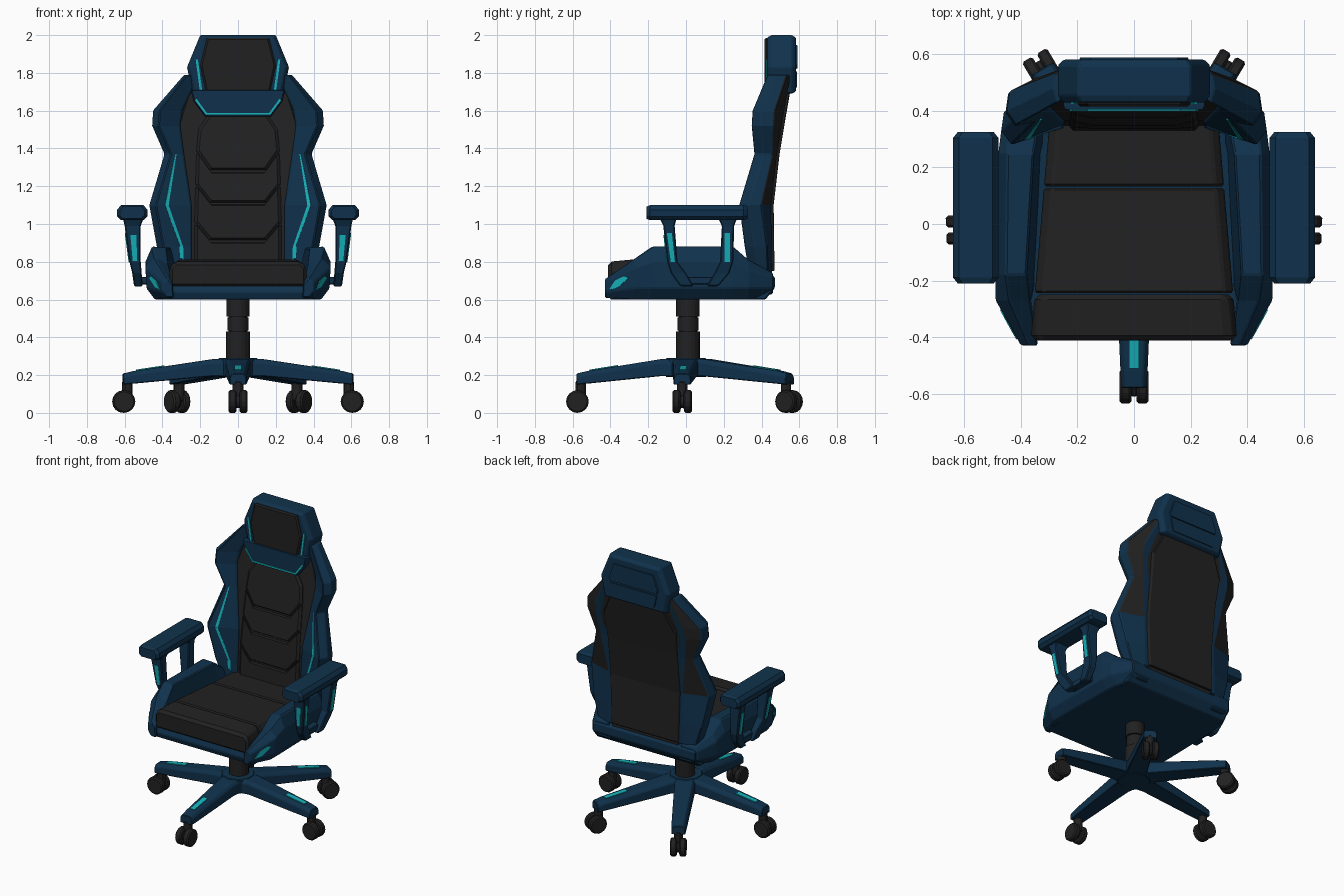
import bpy, bmesh, math
from mathutils import Vector, Matrix, geometry

if "Cube" in bpy.data.objects:
    bpy.data.objects.remove(bpy.data.objects["Cube"])

def material(name, col):
    m = bpy.data.materials.new(name)
    m.diffuse_color = (*col, 1)
    m.use_nodes = True
    m.node_tree.nodes["Principled BSDF"].inputs["Base Color"].default_value = m.diffuse_color
    return m

BLUE = material("navy blue", (0.005, 0.031, 0.072))
BLACK = material("soft black", (0.0155, 0.0155, 0.0155))
CYAN = material("cyan glow", (0.008, 0.45, 0.5))

def finish(name, bm, mats, bevel=0, mirror=False):
    bmesh.ops.recalc_face_normals(bm, faces=bm.faces)
    me = bpy.data.meshes.new(name)
    bm.to_mesh(me)
    bm.free()
    for m in mats:
        me.materials.append(m)
    ob = bpy.data.objects.new(name, me)
    bpy.context.collection.objects.link(ob)
    if mirror:
        ob.modifiers.new("mirror", "MIRROR").use_mirror_merge = False
    if bevel:
        b = ob.modifiers.new("bevel", "BEVEL")
        b.width, b.segments, b.limit_method = bevel, 1, "ANGLE"
        b.angle_limit = math.radians(28)
    return ob

def loft(name, rings, mat, bevel=0, mirror=False, second=None, rule=None):
    """Skin closed rings and cap both ends; rule(ring, side) picks the second colour."""
    bm = bmesh.new()
    vs = [[bm.verts.new(p) for p in r] for r in rings]
    n = len(rings[0])
    for i in range(len(vs) - 1):
        for j in range(n):
            k = (j + 1) % n
            f = bm.faces.new((vs[i][j], vs[i][k], vs[i + 1][k], vs[i + 1][j]))
            if rule and rule(i, j):
                f.material_index = 1
    bm.faces.new(vs[0])
    bm.faces.new(vs[-1])
    return finish(name, bm, [mat] + ([second] if second else []), bevel, mirror)

def plate(name, pts, mat=CYAN, mirror=False):
    """Thin plate lying on a surface."""
    pts = [Vector(p) for p in pts]
    n = geometry.normal(pts) * 0.0045
    return loft(name, [[p - n for p in pts], [p + n for p in pts]], mat, 0, mirror)

def sym(half):
    """Mirror a half outline (x, z) running top to bottom into a closed one."""
    return half + [(-x, z) for x, z in reversed(half)]

def slab(name, outline, layers, mat, bevel=0):
    """Outline in xz, lofted along y through (y, scale) layers."""
    cx = sum(p[0] for p in outline) / len(outline)
    cz = sum(p[1] for p in outline) / len(outline)
    return loft(name, [[(cx + (x - cx) * s, (y(z) if callable(y) else y), cz + (z - cz) * s)
                        for x, z in outline] for y, s in layers], mat, bevel)

def lerp_table(t, z):
    for (a, p), (b, q) in zip(t, t[1:]):
        if z <= b:
            return p + (q - p) * max(0, (z - a) / (b - a))
    return t[-1][1]

def y_front(z): return lerp_table([(.72, .345), (1.1, .365), (1.5, .425), (1.8, .475)], z)
def y_back(z): return lerp_table([(.72, .455), (1.1, .45), (1.4, .485), (1.8, .555)], z)

def cyl(bm, r, depth, mat4, seg=16):
    bmesh.ops.create_cone(bm, cap_ends=True, segments=seg, radius1=r, radius2=r, depth=depth, matrix=mat4)

# five-legged base with casters
ends = [(0, -.58), (.61, -.02), (-.61, -.02), (.325, .55), (-.325, .55)]
for i, (ex, ey) in enumerate(ends):
    L = math.hypot(ex, ey)
    d, t = Vector((ex / L, ey / L, 0)), Vector((-ey / L, ex / L, 0))
    rings = []
    for r, w, zb, zt in [(0, .08, .19, .29), (.13, .065, .195, .285), (L - .06, .048, .155, .222),
                         (L, .045, .15, .208)]:
        rings.append([d * r + t * u + Vector((0, 0, z)) for u, z in
                      [(-w, zb), (w, zb), (w, zt - .02), (w - .015, zt), (.015 - w, zt), (-w, zt - .02)]])
    loft("base_leg", rings, BLUE, .004)
    if i != 4:
        top = lambda r: .285 - .063 * (r - .13) / (L - .19)
        plate("leg_light", [d * r + t * u + Vector((0, 0, top(r) + .001))
                            for r, u in [(L - .22, -.018), (L - .22, .018), (L - .07, .018), (L - .07, -.018)]])
    bm = bmesh.new()
    c = d * (L - .005)
    turn = t.to_track_quat("Z", "Y").to_matrix().to_4x4()
    for s in (-.03, .03):
        cyl(bm, .06, .042, Matrix.Translation(c + t * s + Vector((0, 0, .06))) @ turn)
    cyl(bm, .035, .03, Matrix.Translation(c + Vector((0, 0, .06))) @ turn)
    cyl(bm, .03, .11, Matrix.Translation(c * .97 + Vector((0, 0, .115))), 10)
    finish("caster", bm, [BLACK], .008)
bm = bmesh.new()
cyl(bm, .11, .1, Matrix.Translation((0, 0, .24)), 10)
finish("base_hub", bm, [BLUE], .006)

# gas lift column
bm = bmesh.new()
for r, a, b in [(.064, .27, .43), (.05, .42, .44), (.056, .435, .505), (.05, .5, .52), (.062, .51, .62)]:
    cyl(bm, r, b - a, Matrix.Translation((0, 0.01, (a + b) / 2)), 20)
finish("gas_lift", bm, [BLACK])

# seat tray
prof = [(-.40, .60), (.42, .60), (.47, .66), (.47, .72), (.40, .75), (-.40, .675), (-.415, .64)]
loft("seat_tray", [[(x, y, z) for y, z in prof] for x in (-.40, .40)], BLUE, .006)

# seat side bolsters
bol = [(-.43, [(.34, .61), (.38, .61), (.40, .64), (.40, .69), (.37, .71), (.345, .68)]),
       (-.27, [(.36, .60), (.44, .60), (.485, .66), (.49, .77), (.44, .82), (.37, .79)]),
       (-.18, [(.34, .60), (.44, .60), (.485, .66), (.49, .80), (.455, .88), (.38, .875)]),
       (.25, [(.31, .60), (.43, .60), (.48, .66), (.48, .80), (.45, .88), (.355, .875)]),
       (.33, [(.29, .60), (.42, .60), (.47, .66), (.47, .76), (.44, .81), (.34, .81)]),
       (.46, [(.26, .63), (.36, .63), (.41, .66), (.41, .72), (.38, .74), (.28, .74)])]
loft("seat_bolster", [[(x, y, z) for x, z in s] for y, s in bol], BLUE, .006, True)
A, B, C, D = [Vector(p) for p in [(.40, -.43, .64), (.485, -.27, .66), (.40, -.43, .69), (.49, -.27, .77)]]
plate("seat_light", [A.lerp(B, u).lerp(C.lerp(D, u), v)
                     for u, v in [(.15, .15), (.45, .2), (.8, .6), (.65, .8), (.35, .75)]], CYAN, True)

# seat cushion in three padded sections
for y0, y1, z0, z1 in [(-.412, -.25, .80, .815), (-.245, .128, .808, .80), (.133, .37, .80, .80)]:
    rings = []
    for y, zt in [(y0, z0), (y1, z1)]:
        w = .365 - .065 * (y + .41) / .76
        rings.append([(-w, y, .665), (w, y, .665), (w, y, .77), (w - .03, y, zt), (.03 - w, y, zt), (-w, y, .77)])
    loft("seat_cushion", rings, BLACK, .018 if y0 < -.3 else .008)

# backrest core and rear shell
rows = [(.72, .26), (1.1, .26), (1.37, .30), (1.52, .315), (1.70, .26)]
loft("backrest_panel", [[(-w, y_front(z), z), (w, y_front(z), z), (w, y_back(z), z), (-w, y_back(z), z)]
                        for z, w in rows], BLACK, .006)
rows = [(.75, .27), (1.1, .28), (1.37, .28), (1.55, .29), (1.74, .20)]
loft("rear_shell", [[(-w, y_back(z) - .02, z), (w, y_back(z) - .02, z), (w - .015, y_back(z) + .014, z),
                     (.015 - w, y_back(z) + .014, z)] for z, w in rows], BLACK, .004)

# chevron padding
chevrons = [[(.13, 1.62), (.21, 1.50), (.22, 1.385), (.15, 1.285)],
            [(.15, 1.272), (.22, 1.372), (.225, 1.21), (.15, 1.115)],
            [(.15, 1.102), (.225, 1.197), (.23, 1.01), (.15, .915)],
            [(.15, .902), (.23, .997), (.23, .77), (.15, .76)]]
for c in chevrons:
    slab("back_padding", sym(c), [(lambda z: y_front(z) + .01, 1), (lambda z: y_front(z) - .004, 1),
                                  (lambda z: y_front(z) - .018, .93)], BLACK)

# backrest wings: z, inner x, outer x, front y
wing = [(.74, .25, .39, .335), (.88, .25, .43, .31), (1.1, .25, .47, .28), (1.37, .29, .39, .36),
        (1.52, .31, .455, .345), (1.60, .30, .45, .35), (1.79, .21, .285, .43)]
def tip(r): return Vector((r[2] - (.015 if r[0] > 1.7 else .035), r[3], r[0]))
def inner(r): return Vector((r[1], y_front(r[0]) - .012, r[0]))
loft("backrest_wing", [[inner(r), tip(r), (r[2], r[3] + .05, r[0]),
                        (r[2] - .01, min(r[3] + .12, y_back(r[0]) - .02), r[0]),
                        (r[1] + .04, y_back(r[0]), r[0]), (r[1] - .03, y_back(r[0]), r[0])] for r in wing],
     BLUE, .005, True, BLACK, lambda i, j: j == 3 and i >= 2)
spots = [(wing[1], .34), (wing[2], .69), (wing[3], .62)]
for (r, f), (q, g) in zip(spots, spots[1:]):
    plate("wing_light", [inner(r).lerp(tip(r), f - .05), inner(r).lerp(tip(r), f + .05),
                         inner(q).lerp(tip(q), g + .05), inner(q).lerp(tip(q), g - .05)], CYAN, True)
r, q = wing[1], wing[0]
plate("wing_light_low", [inner(r).lerp(tip(r), .28), inner(r).lerp(tip(r), .42),
                         inner(q).lerp(tip(q), .5), inner(q).lerp(tip(q), .34)], CYAN, True)

# headrest with pad, collar and lights
slab("headrest", sym([(.20, 2.0), (.27, 1.83), (.24, 1.69)]),
     [(.43, .93), (.455, 1), (.56, 1), (.582, .92)], BLUE, .005)
slab("headrest_pad", sym([(.165, 1.985), (.20, 1.84), (.165, 1.675)]), [(.45, 1), (.425, 1), (.415, .95)], BLACK)
slab("headrest_back", sym([(.16, 1.95), (.20, 1.84), (.19, 1.82)]), [(.57, 1), (.59, .95)], BLUE)
slab("headrest_back_low", sym([(.19, 1.81), (.17, 1.72)]), [(.56, 1), (.588, .95)], BLUE)
slab("headrest_collar", sym([(.25, 1.71), (.235, 1.65), (.175, 1.57)]), [(.52, 1), (.42, 1), (.405, .97)], BLUE)
plate("headrest_light", [(.212, .429, 1.87), (.224, .429, 1.87), (.203, .429, 1.71), (.19, .429, 1.71)], CYAN, True)
line = [(-.228, 1.655), (-.171, 1.579), (.171, 1.579), (.228, 1.655)]
for (a, b), (c, d) in zip(line, line[1:]):
    plate("collar_light", [(a, .404, b), (c, .404, d), (c * .965, .404, d + .009), (a * .965, .404, b + .009)])

# armrest pads
sec = [(-.06, -.04), (.06, -.04), (.08, -.02), (.08, .015), (.06, .04), (-.06, .04), (-.08, .015), (-.08, -.02)]
loft("armrest_pad", [[(.56 + x * s, y, 1.06 + z * s) for x, z in sec]
                     for y, s in [(-.21, .8), (-.19, 1), (.305, 1), (.325, .8)]], BLUE, 0, True)

# armrest posts: z, x0, x1, y0, y1
front = [(1.03, .50, .61, -.14, -.05), (.99, .515, .60, -.12, -.06), (.80, .515, .575, -.10, -.045),
         (.74, .51, .56, -.08, 0), (.67, .505, .55, -.03, .04)]
rear = [(1.03, .50, .61, .17, .27), (.99, .515, .60, .19, .255), (.80, .515, .575, .18, .25),
        (.74, .51, .56, .15, .23), (.67, .505, .55, .11, .17)]
for post in (front, rear):
    loft("armrest_post", [[(a, c, z), (b, c, z), (b, e, z), (a, e, z)] for z, a, b, c, e in post], BLUE, .006, True)
    (_, a0, b0, c0, e0), (_, a1, b1, c1, e1) = post[1:3]
    mix = lambda p, q, f: p + (q - p) * f
    plate("post_light", [(mix(b0, b1, f), mix(mix(c0, c1, f), mix(e0, e1, f), u), mix(.99, .80, f))
                         for f, u in [(.2, .25), (.2, .7), (1, .75), (1, .35)]], CYAN, True)
    if post is front:
        plate("post_front_light", [(mix(mix(a0, a1, f), mix(b0, b1, f), u), mix(c0, c1, f), mix(.99, .80, f))
                                   for f, u in [(.25, .3), (.25, .7), (.98, .7), (.98, .3)]], CYAN, True)
loft("armrest_bracket", [[(.46, y, .68), (.53, y, .68), (.53, y, .72), (.46, y, .72)] for y in (-.02, .16)],
     BLUE, .004, True)
